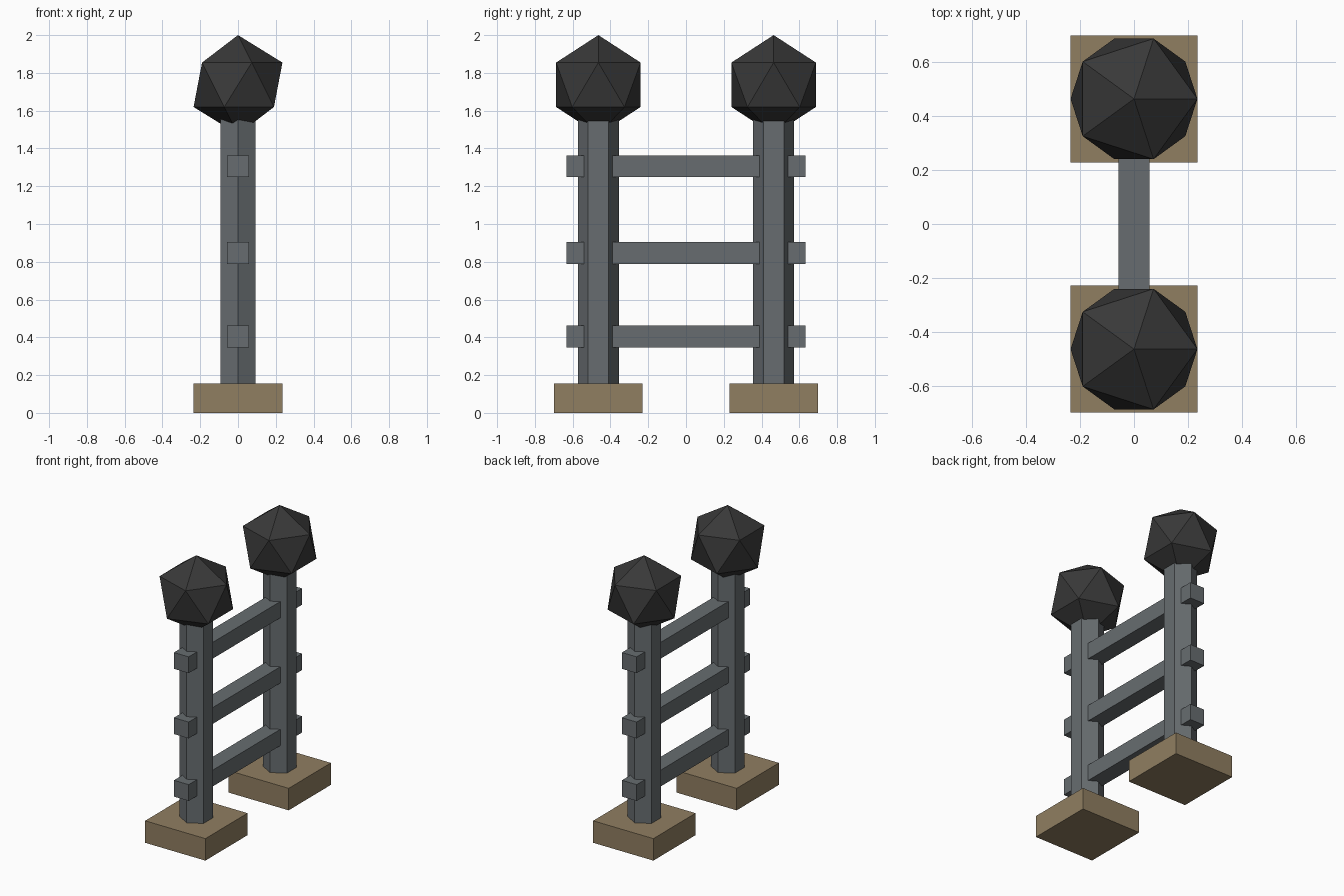
import bpy
import math

cube = bpy.data.objects.get("Cube")
if cube:
    bpy.data.objects.remove(cube, do_unlink=True)


def material(name, rgb):
    mat = bpy.data.materials.new(name)
    mat.use_nodes = True
    mat.diffuse_color = (*rgb, 1)
    mat.node_tree.nodes["Principled BSDF"].inputs["Base Color"].default_value = (*rgb, 1)
    return mat


def finish(name, mat):
    obj = bpy.context.object
    obj.name = name
    obj.data.materials.append(mat)
    return obj


def box(name, size, centre, mat):
    bpy.ops.mesh.primitive_cube_add(size=1, location=centre)
    obj = finish(name, mat)
    obj.scale = size
    bpy.ops.object.transform_apply(location=False, rotation=False, scale=True)
    return obj


tan = material("tan stone", (0.28, 0.21, 0.12))
grey = material("grey metal", (0.136, 0.152, 0.162))
black = material("dark iron", (0.04, 0.04, 0.04))

SPACING = 0.464
BASE_HEIGHT = 0.155
POST_TOP = 1.6

# Two posts, each with a square base and a faceted ball
for side, y in (("front", -SPACING), ("back", SPACING)):
    box(side + "_base", (0.47, 0.47, BASE_HEIGHT), (0, y, BASE_HEIGHT / 2), tan)

    bpy.ops.mesh.primitive_cylinder_add(
        vertices=6, radius=0.108, depth=POST_TOP - BASE_HEIGHT,
        location=(0, y, (POST_TOP + BASE_HEIGHT) / 2))
    post = finish(side + "_post", grey)
    # A corner of the hexagon points to the front and to the back
    first = post.data.vertices[0].co
    post.rotation_euler.z = math.pi / 2 - math.atan2(first.y, first.x)

    bpy.ops.mesh.primitive_ico_sphere_add(
        subdivisions=1, radius=0.263, location=(0, y, 1.737))
    finish(side + "_ball", black)

# Rails running through both posts
for level, z in (("lower", 0.405), ("middle", 0.846), ("upper", 1.306)):
    box(level + "_rail", (0.115, 1.264, 0.115), (0, 0, z), grey)
